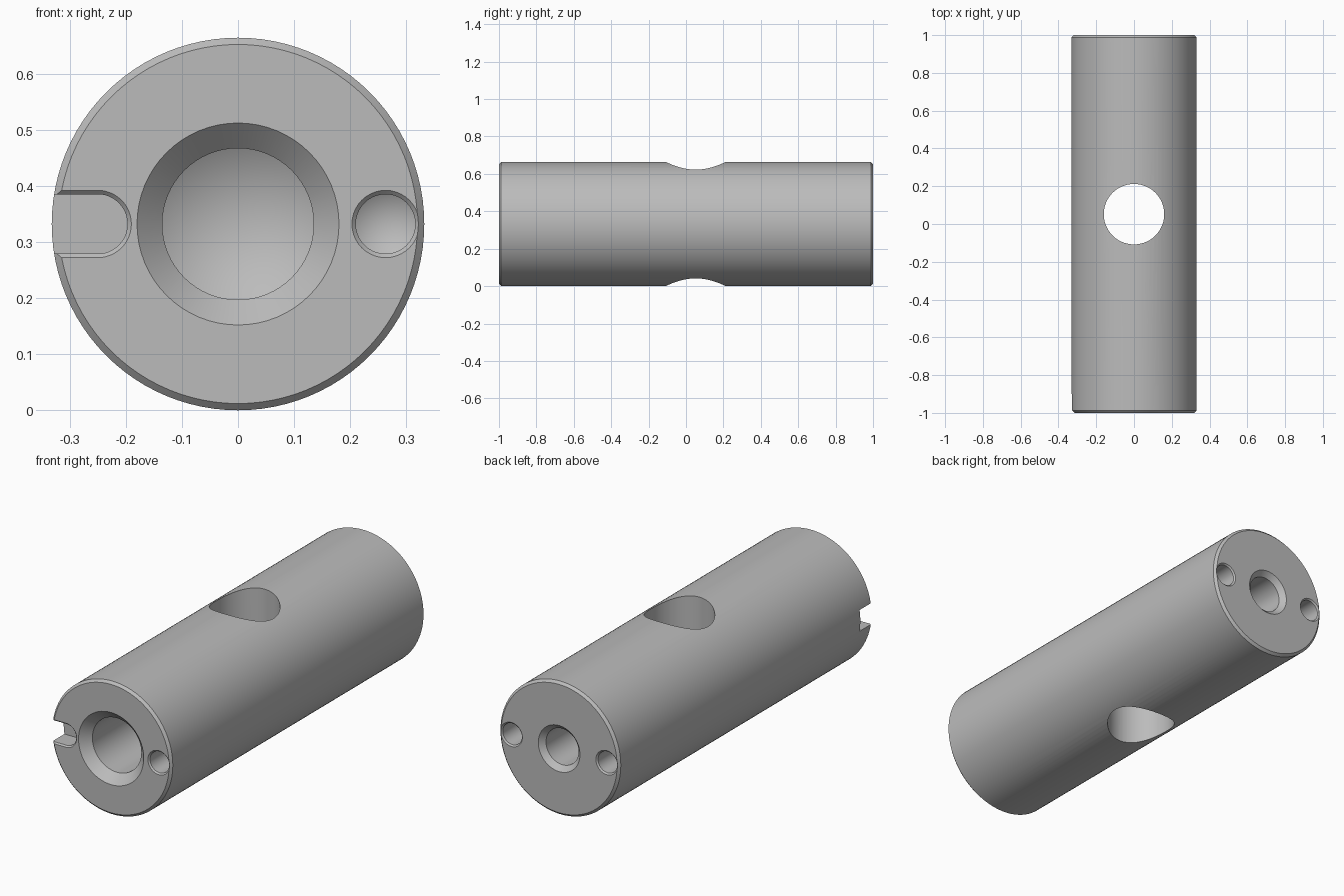
import bpy, bmesh, math

if "Cube" in bpy.data.objects:
    bpy.data.objects.remove(bpy.data.objects["Cube"])

R, CZ, SEG = 0.332, 0.332, 96   # body radius, axis height, sides

steel = bpy.data.materials.new("plain_grey")
steel.diffuse_color = (0.5, 0.5, 0.5, 1)
steel.use_nodes = True
steel.node_tree.nodes["Principled BSDF"].inputs["Base Color"].default_value = steel.diffuse_color


def finish(name, bm):
    bmesh.ops.recalc_face_normals(bm, faces=bm.faces)
    me = bpy.data.meshes.new(name)
    bm.to_mesh(me)
    bm.free()
    ob = bpy.data.objects.new(name, me)
    bpy.context.collection.objects.link(ob)
    me.materials.append(steel)
    return ob


def bridge(bm, rings):
    """Join rings of equal length into side walls."""
    for a, b in zip(rings, rings[1:]):
        n = len(a)
        for i in range(n):
            j = (i + 1) % n
            bm.faces.new((a[i], a[j], b[j], b[i]))


def lathe(name, profile, x=0.0, seg=SEG, tip=None):
    """Turn (radius, y) points about the lengthwise axis; tip = y of a cone point."""
    bm = bmesh.new()
    rings = [[bm.verts.new((x + r * math.cos(2 * math.pi * i / seg), y,
                            CZ + r * math.sin(2 * math.pi * i / seg)))
              for i in range(seg)] for r, y in profile]
    bridge(bm, rings)
    bm.faces.new(rings[0])
    if tip is None:
        bm.faces.new(rings[-1])
    else:
        t = bm.verts.new((x, tip, CZ))
        last = rings[-1]
        for i in range(seg):
            bm.faces.new((last[i], last[(i + 1) % seg], t))
    return finish(name, bm)


def drill(name, x, end, r_out, r_in, depth, seg):
    """Chamfered blind hole with a drill-point bottom, at end -1 or +1."""
    prof = [(r_out + 0.02, end * 1.02), (r_in, end * (1 - (r_out - r_in))),
            (r_in, end * (1 - depth))]
    return lathe(name, prof, x, seg, tip=end * (1 - depth - 0.6 * r_in))


# Chamfered round bar
body = lathe("round_body", [(R - 0.012, -1), (R, -0.988), (R, 0.988), (R - 0.012, 1)])

# End holes
cutters = [
    drill("front_bore", 0, -1, 0.18, 0.135, 0.55, 64),
    drill("front_pin_hole", 0.263, -1, 0.06, 0.053, 0.2, 40),
    drill("back_bore", 0, 1, 0.115, 0.09, 0.45, 64),
    drill("back_pin_hole_right", 0.263, 1, 0.06, 0.053, 0.2, 40),
    drill("back_pin_hole_left", -0.263, 1, 0.06, 0.053, 0.2, 40),
]

# Round-ended slot open to the left side, with a chamfered rim
bm = bmesh.new()
rings = []
for w, y in ((0.08, -1.02), (0.053, -0.993), (0.053, -0.9)):
    pts = [(-0.5, -w)]
    for i in range(25):
        a = -math.pi / 2 + math.pi * i / 24
        pts.append((-0.25 + w * math.cos(a), w * math.sin(a)))
    pts.append((-0.5, w))
    rings.append([bm.verts.new((px, y, CZ + pz)) for px, pz in pts])
bridge(bm, rings)
bm.faces.new(rings[0])
bm.faces.new(rings[-1])
cutters.append(finish("front_slot", bm))

# Vertical cross hole
bm = bmesh.new()
bmesh.ops.create_cone(bm, cap_ends=True, segments=SEG, radius1=0.16, radius2=0.16, depth=1)
bmesh.ops.translate(bm, verts=bm.verts, vec=(0, 0.052, CZ))
cutters.append(finish("cross_hole", bm))

# Cut everything out of the bar
bpy.context.view_layer.objects.active = body
body.select_set(True)
for c in cutters:
    m = body.modifiers.new(c.name, 'BOOLEAN')
    m.operation, m.solver, m.object = 'DIFFERENCE', 'EXACT', c
    bpy.ops.object.modifier_apply(modifier=m.name)
for c in cutters:
    bpy.data.objects.remove(c, do_unlink=True)

bpy.ops.object.shade_smooth_by_angle(angle=math.radians(30))
